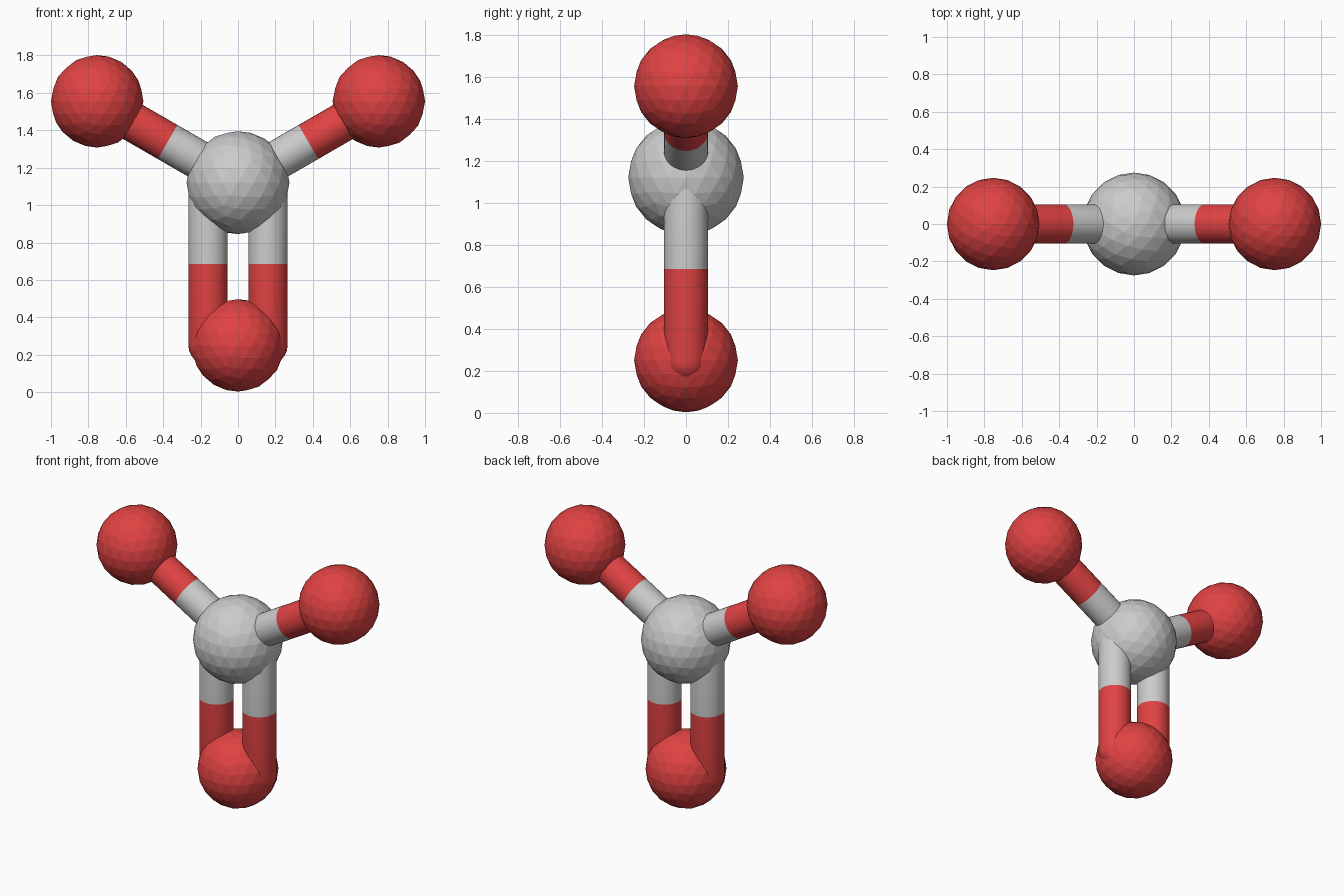
import bpy
import bmesh
from math import sin, cos, pi
from mathutils import Vector

if "Cube" in bpy.data.objects:
    bpy.data.objects.remove(bpy.data.objects["Cube"])

red = bpy.data.materials.new("red")
red.diffuse_color = (0.75, 0.055, 0.055, 1)
red.use_nodes = True
red.node_tree.nodes["Principled BSDF"].inputs["Base Color"].default_value = red.diffuse_color

BOND_R = 0.105
SIDES = 32


def atom(name, centre, radius, material=None):
    """Faceted ball."""
    bpy.ops.mesh.primitive_ico_sphere_add(subdivisions=3, radius=radius, location=centre)
    ob = bpy.context.object
    ob.name = name
    if material:
        ob.data.materials.append(material)


def half_bond(name, start, end, material=None):
    """Round rod from start to end, with a domed cap beyond start."""
    axis = Vector(end) - Vector(start)
    steps = 6
    profile = [(BOND_R * sin(i * pi / 2 / steps), -BOND_R * cos(i * pi / 2 / steps))
               for i in range(1, steps + 1)]
    profile.append((BOND_R, axis.length))
    bm = bmesh.new()
    rings = [[bm.verts.new((r * cos(2 * pi * k / SIDES), r * sin(2 * pi * k / SIDES), z))
              for k in range(SIDES)] for r, z in profile]
    for a, b in zip(rings, rings[1:]):
        for k in range(SIDES):
            n = (k + 1) % SIDES
            bm.faces.new((a[k], a[n], b[n], b[k]))
    tip = bm.verts.new((0, 0, -BOND_R))
    for k in range(SIDES):
        bm.faces.new((tip, rings[0][(k + 1) % SIDES], rings[0][k]))
    bm.faces.new(rings[-1])
    mesh = bpy.data.meshes.new(name)
    bm.to_mesh(mesh)
    bm.free()
    ob = bpy.data.objects.new(name, mesh)
    bpy.context.collection.objects.link(ob)
    ob.location = start
    ob.rotation_euler = axis.to_track_quat('Z', 'Y').to_euler()
    if material:
        mesh.materials.append(material)


def bond(name, inner, outer):
    """Two-tone rod: grey at the centre ball, red at the outer ball."""
    inner, outer = Vector(inner), Vector(outer)
    mid = (inner + outer) / 2
    half_bond(name + "_grey", inner, mid)
    half_bond(name + "_red", outer, mid, red)


# Balls
centre = (0, 0, 1.12)
atom("centre_ball", centre, 0.275)
atom("bottom_ball", (0, 0, 0.25), 0.247, red)

# Single upper arms and the double lower rods
for side, label in ((-1, "left"), (1, "right")):
    top = (side * 0.753, 0, 1.555)
    atom(label + "_ball", top, 0.247, red)
    bond(label + "_arm", centre, top)
    bond(label + "_lower_rod", (side * 0.16, 0, 1.12), (side * 0.16, 0, 0.25))

# Smooth the rods, keep the balls faceted
bpy.ops.object.select_all(action='DESELECT')
for ob in bpy.data.objects:
    if "arm" in ob.name or "rod" in ob.name:
        ob.select_set(True)
        bpy.context.view_layer.objects.active = ob
bpy.ops.object.shade_smooth_by_angle()
